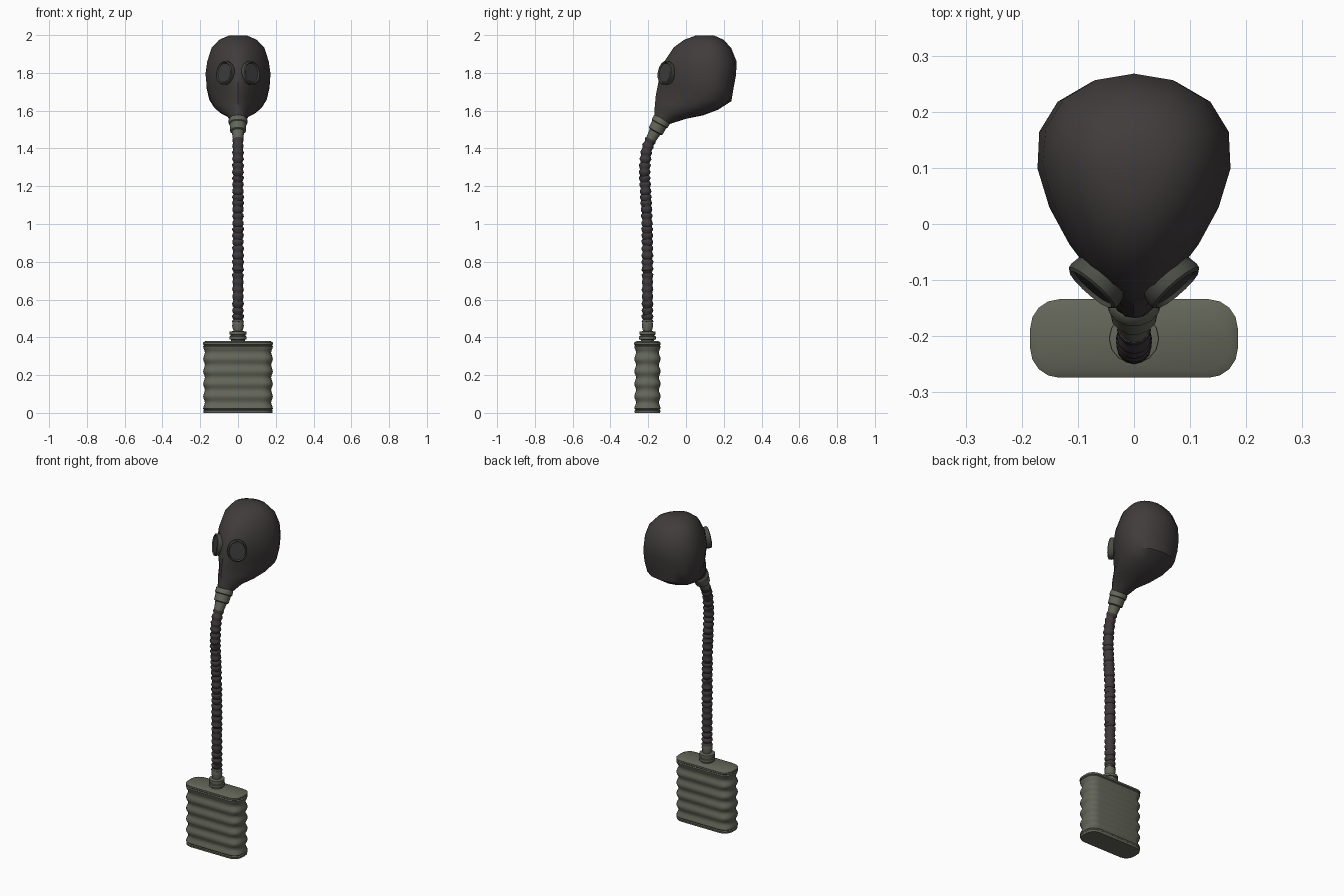
import bpy, bmesh, math, random
from mathutils import Vector

random.seed(4)
cube = bpy.data.objects.get("Cube")
if cube:
    bpy.data.objects.remove(cube, do_unlink=True)


def material(name, rgb):
    m = bpy.data.materials.new(name)
    m.use_nodes = True
    m.diffuse_color = (*rgb, 1)
    bsdf = m.node_tree.nodes["Principled BSDF"]
    bsdf.inputs["Base Color"].default_value = (*rgb, 1)
    bsdf.inputs["Roughness"].default_value = 0.8
    return m


RUBBER = material("dark rubber", (0.052, 0.045, 0.045))
HOSE = material("hose rubber", (0.05, 0.04, 0.043))
GREEN = material("olive metal", (0.125, 0.132, 0.1))
RIM = material("dark olive rim", (0.07, 0.074, 0.06))
LENS = material("lens glass", (0.045, 0.045, 0.045))


def loft(name, rings, mat, angle=40):
    """Skin a list of equal-length point rings and cap both ends."""
    bm = bmesh.new()
    loops = [[bm.verts.new(p) for p in ring] for ring in rings]
    n = len(loops[0])
    for a, b in zip(loops, loops[1:]):
        for i in range(n):
            j = (i + 1) % n
            bm.faces.new((a[i], a[j], b[j], b[i]))
    bm.faces.new(loops[0])
    bm.faces.new(loops[-1])
    bmesh.ops.recalc_face_normals(bm, faces=bm.faces)
    mesh = bpy.data.meshes.new(name)
    bm.to_mesh(mesh)
    bm.free()
    mesh.materials.append(mat)
    ob = bpy.data.objects.new(name, mesh)
    bpy.context.collection.objects.link(ob)
    bpy.ops.object.select_all(action='DESELECT')
    ob.select_set(True)
    bpy.context.view_layer.objects.active = ob
    bpy.ops.object.shade_smooth_by_angle(angle=math.radians(angle))
    return ob


def oval(center, u, v, ru, rv, n):
    """Ring of n points in the plane of u and v."""
    steps = [math.tau * i / n for i in range(n)]
    return [center + u * ru * math.cos(t) + v * rv * math.sin(t) for t in steps]


def lathe(name, start, axis, profile, mat, n=14):
    """Turned part: profile holds (distance along axis, radius)."""
    axis = Vector(axis).normalized()
    u = Vector((1, 0, 0))
    v = axis.cross(u)
    return loft(name, [oval(Vector(start) + axis * d, u, v, r, r, n)
                       for d, r in profile], mat)


# Mask: slanted egg-shaped rings from crown to snout
# front y, front z, back y, back z, half width, front taper
SECTIONS = [
    (0.05, 1.997, 0.15, 1.997, 0.05, 0.1),
    (-0.01, 1.975, 0.20, 1.975, 0.10, 0.2),
    (-0.065, 1.935, 0.24, 1.93, 0.14, 0.25),
    (-0.115, 1.86, 0.268, 1.86, 0.163, 0.3),
    (-0.137, 1.80, 0.265, 1.79, 0.172, 0.38),
    (-0.15, 1.73, 0.252, 1.72, 0.167, 0.5),
    (-0.16, 1.68, 0.24, 1.65, 0.152, 0.6),
    (-0.163, 1.645, 0.17, 1.605, 0.125, 0.5),
    (-0.166, 1.615, 0.09, 1.575, 0.092, 0.35),
    (-0.168, 1.595, 0.0, 1.557, 0.058, 0.15),
    (-0.168, 1.57, -0.085, 1.53, 0.042, 0),
]


def egg(fy, fz, by, bz, w, taper, n=18):
    front, back = Vector((0, fy, fz)), Vector((0, by, bz))
    angles = [math.tau * i / n for i in range(n)]
    widths = [math.sin(t) * (1 - taper * math.cos(t)) for t in angles]
    top = max(widths)
    return [front.lerp(back, (1 - math.cos(t)) / 2) + Vector((w * x / top, 0, 0))
            for t, x in zip(angles, widths)]


loft("mask", [egg(*s) for s in SECTIONS], RUBBER)

# Eyepieces: raised oval rim with a recessed lens
for side, label in ((1, "left"), (-1, "right")):
    n = Vector((side * 0.65, -0.74, 0.16)).normalized()
    u = n.cross(Vector((0, 0, 1))).normalized()
    v = n.cross(u)
    c = Vector((side * 0.069, -0.107, 1.80))

    def eye_ring(scale, depth):
        return oval(c + n * depth, u, v, 0.056 * scale, 0.065 * scale, 14)

    loft(label + "_eye_rim", [eye_ring(*p) for p in (
        (0.92, -0.025), (1, 0), (0.98, 0.009), (0.88, 0.013), (0.8, 0.004))], RIM)
    loft(label + "_lens", [eye_ring(0.8, -0.01), eye_ring(0.8, 0.006)], LENS)

# Snout collar and hose sleeve
DOWN = (0, -0.48, -0.88)
lathe("snout_collar", (0, -0.125, 1.558), DOWN,
      [(0, 0.044), (0.006, 0.049), (0.03, 0.049), (0.034, 0.044),
       (0.075, 0.042), (0.08, 0.034)], GREEN)
lathe("upper_hose_sleeve", (0, -0.16, 1.495), DOWN,
      [(0, 0.034), (0.03, 0.03), (0.055, 0.027)], GREEN)

# Corrugated hose following a gentle curve
PATH = [Vector((0, y, z)) for y, z in (
    (-0.165, 1.50), (-0.183, 1.455), (-0.208, 1.39), (-0.219, 1.28), (-0.214, 1.17),
    (-0.206, 1.0), (-0.204, 0.75), (-0.204, 0.47), (-0.204, 0.4))]


def spline(p0, p1, p2, p3, t):
    return 0.5 * (2 * p1 + (p2 - p0) * t + (2 * p0 - 5 * p1 + 4 * p2 - p3) * t * t
                  + (3 * p1 - p0 - 3 * p2 + p3) * t ** 3)


points = []
for k in range(1, len(PATH) - 2):
    count = max(2, round((PATH[k + 1] - PATH[k]).length / 0.0085))
    points += [spline(*PATH[k - 1:k + 3], i / count) for i in range(count)]

X = Vector((1, 0, 0))
rings = []
for i in range(1, len(points) - 1):
    tangent = (points[i + 1] - points[i - 1]).normalized()
    v = tangent.cross(X)
    lean = tangent * random.uniform(-0.08, 0.08)
    r = (0.024, 0.03, 0.031, 0.027)[i % 4] + random.uniform(-0.001, 0.0015)
    rings.append(oval(points[i], X + lean, v + lean, r, r, 12))
loft("hose", rings, HOSE, 50)

# Canister: rounded flat tin with horizontal ribs
CY = -0.204


def tin_ring(z, grow):
    """Stadium outline with rounded ends."""
    hx, hy, corner = 0.178 + grow, 0.063 + grow, 0.052
    ring = []
    for q, (sx, sy) in enumerate(((1, 1), (-1, 1), (-1, -1), (1, -1))):
        for i in range(5):
            a = math.pi / 2 * (q + i / 4)
            ring.append(Vector((sx * (hx - corner) + corner * math.cos(a),
                                CY + sy * (hy - corner) + corner * math.sin(a), z)))
    return ring


body = [(0, 0.004), (0.012, 0.006), (0.016, 0.001)]
STEPS = 30
for i in range(STEPS + 1):
    f = i / STEPS
    body.append((0.022 + 0.33 * f, 0.002 + 0.0045 * math.cos(math.tau * 5 * f)))
body += [(0.358, 0.003), (0.362, 0.007), (0.372, 0.007), (0.38, -0.005)]
loft("canister", [tin_ring(*p) for p in body], GREEN, 35)

# Canister outlet and the bottom intake cap
lathe("canister_outlet", (0, CY, 0.375), (0, 0, 1),
      [(0, 0.036), (0.012, 0.036), (0.014, 0.045), (0.03, 0.045), (0.032, 0.039),
       (0.038, 0.039), (0.04, 0.044), (0.055, 0.044), (0.058, 0.026)], GREEN)
lathe("lower_hose_sleeve", (0, CY, 0.425), (0, 0, 1),
      [(0, 0.024), (0.012, 0.025), (0.035, 0.031), (0.05, 0.029), (0.07, 0.026)], GREEN)
lathe("intake_cap", (0, CY, 0), (0, 0, 1),
      [(0, 0.018), (0.004, 0.022), (0.01, 0.022)], RIM)
